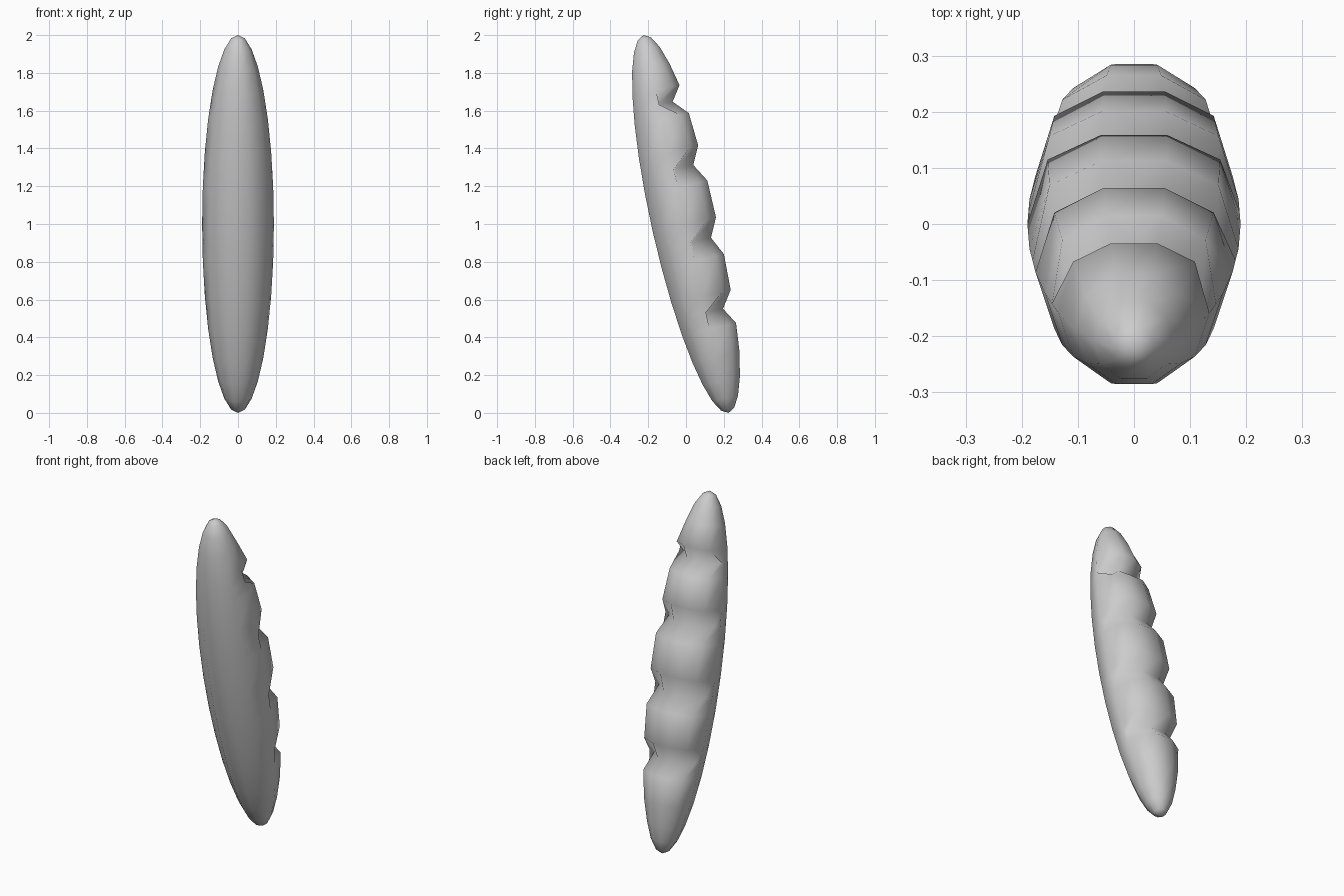
import bpy, bmesh
from math import sin, cos, radians
from mathutils import Matrix

if "Cube" in bpy.data.objects:
    bpy.data.objects.remove(bpy.data.objects["Cube"])

SIDES, RADIUS, HALF = 10, 0.19, 1.025
STEP = 11.25                                   # latitude step of the 16-ring body
GROOVES = [39.375, 16.875, -5.625, -28.125]    # latitudes of the finger grooves
rings = sorted([k * STEP for k in range(-7, 8)] + GROOVES)


def ring_point(lat, k):
    a = radians(360 / SIDES * k)
    if lat in GROOVES:                         # groove rings sit midway between neighbours
        r = (cos(radians(lat - STEP / 2)) + cos(radians(lat + STEP / 2))) / 2
        h = (sin(radians(lat - STEP / 2)) + sin(radians(lat + STEP / 2))) / 2
    else:
        r, h = cos(radians(lat)), sin(radians(lat))
    x, y, z = RADIUS * r * cos(a), RADIUS * r * sin(a), HALF * h
    inner, outer = k in (2, 3), k in (1, 4)    # back-side columns
    if lat in GROOVES:
        y -= 0.066 if inner else 0.1 if outer else 0
    elif abs(lat) < 46:
        if inner:
            y -= 0.018 * cos(radians(2 * lat))
        elif outer:
            y += 0.015 if lat > 44 else 0.006
    return x, y, z


# Grip body: stretched sphere with grooves pressed into its back
bm = bmesh.new()
grid = [[bm.verts.new(ring_point(lat, k)) for k in range(SIDES)] for lat in rings]
bottom, top = bm.verts.new((0, 0, -HALF)), bm.verts.new((0, 0, HALF))
for k in range(SIDES):
    n = (k + 1) % SIDES
    bm.faces.new((bottom, grid[0][n], grid[0][k]))
    bm.faces.new((top, grid[-1][k], grid[-1][n]))
    for lo, hi in zip(grid, grid[1:]):
        bm.faces.new((lo[k], lo[n], hi[n], hi[k]))

# Lean forward and stand on the ground
bm.transform(Matrix.Translation((0, 0, 1)) @ Matrix.Rotation(radians(12.68), 4, 'X'))
for f in bm.faces:
    f.smooth = True
bmesh.ops.recalc_face_normals(bm, faces=bm.faces)
mesh = bpy.data.meshes.new("grooved_grip")
bm.to_mesh(mesh)
bm.free()
obj = bpy.data.objects.new("grooved_grip", mesh)
bpy.context.collection.objects.link(obj)
